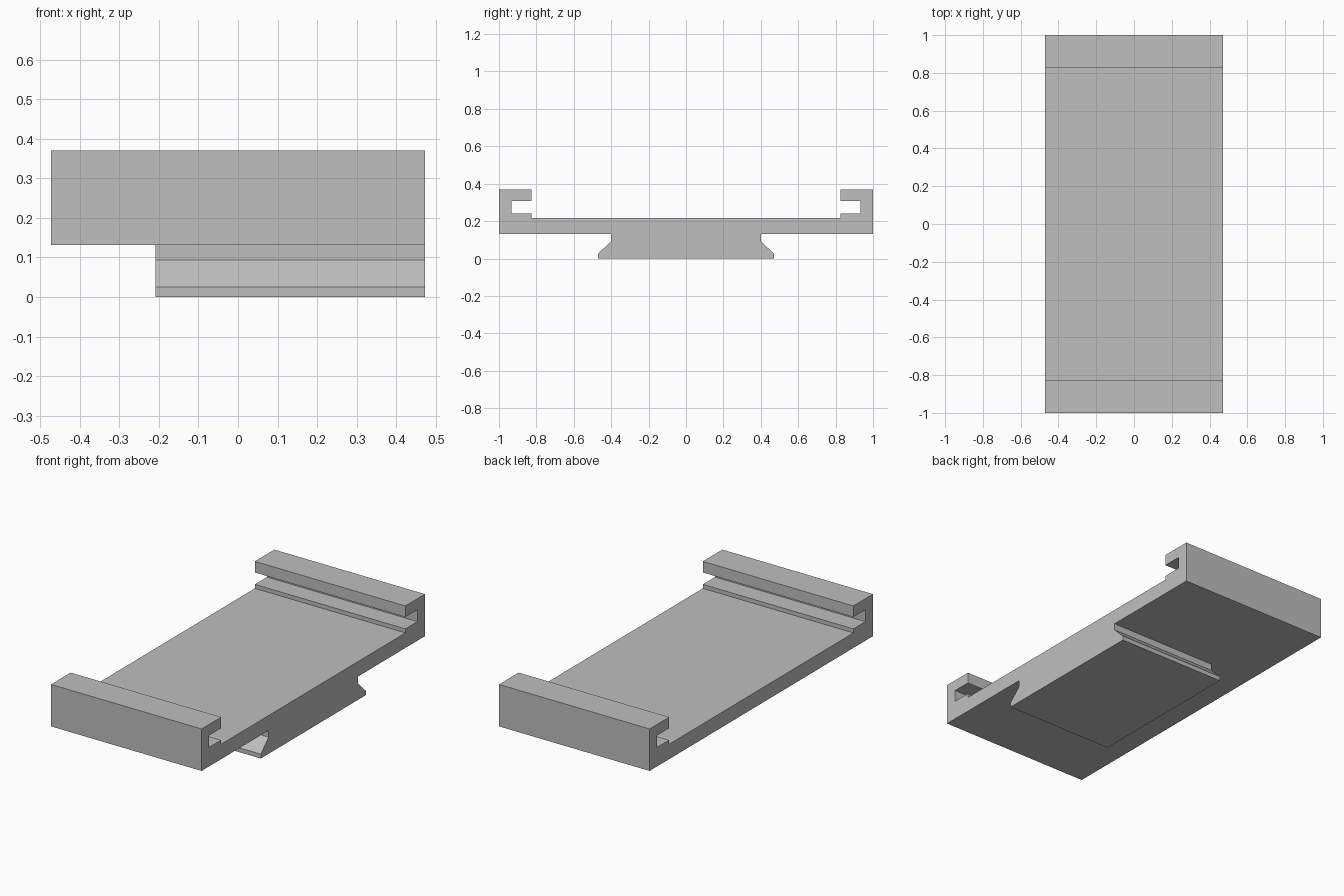
import bpy
import bmesh

cube = bpy.data.objects.get("Cube")
if cube:
    bpy.data.objects.remove(cube, do_unlink=True)

# Single plain grey
grey = bpy.data.materials.new("plain_grey")
colour = (0.52, 0.52, 0.52, 1)
grey.diffuse_color = colour
grey.use_nodes = True
grey.node_tree.nodes["Principled BSDF"].inputs["Base Color"].default_value = colour


def extrude_profile(name, half, x0, x1):
    """Mirror a half profile of (y, z) points across y = 0 and extrude it along x."""
    outline = half + [(-y, z) for y, z in reversed(half)]
    bm = bmesh.new()
    face = bm.faces.new([bm.verts.new((x0, y, z)) for y, z in outline])
    moved = bmesh.ops.extrude_face_region(bm, geom=[face])["geom"]
    bmesh.ops.translate(bm, vec=(x1 - x0, 0, 0),
                        verts=[v for v in moved if isinstance(v, bmesh.types.BMVert)])
    bmesh.ops.recalc_face_normals(bm, faces=bm.faces)
    mesh = bpy.data.meshes.new(name)
    bm.to_mesh(mesh)
    bm.free()
    mesh.materials.append(grey)
    obj = bpy.data.objects.new(name, mesh)
    bpy.context.collection.objects.link(obj)
    return obj


END = 0.472
BASE, FLOOR, LEDGE, SLOT_TOP, TOP = 0.132, 0.217, 0.24, 0.307, 0.37
LIP, SLOT = 0.825, 0.933

# Tray with a C-shaped channel along each long end
extrude_profile("channel_tray", [
    (1, BASE), (1, TOP), (LIP, TOP), (LIP, SLOT_TOP),
    (SLOT, SLOT_TOP), (SLOT, LEDGE), (LIP, LEDGE), (LIP, FLOOR)], -END, END)

# Dovetail foot below, flush with the left side
extrude_profile("dovetail_foot", [
    (0.47, 0), (0.47, 0.025), (0.40, 0.094), (0.40, BASE)], -0.208, END)
